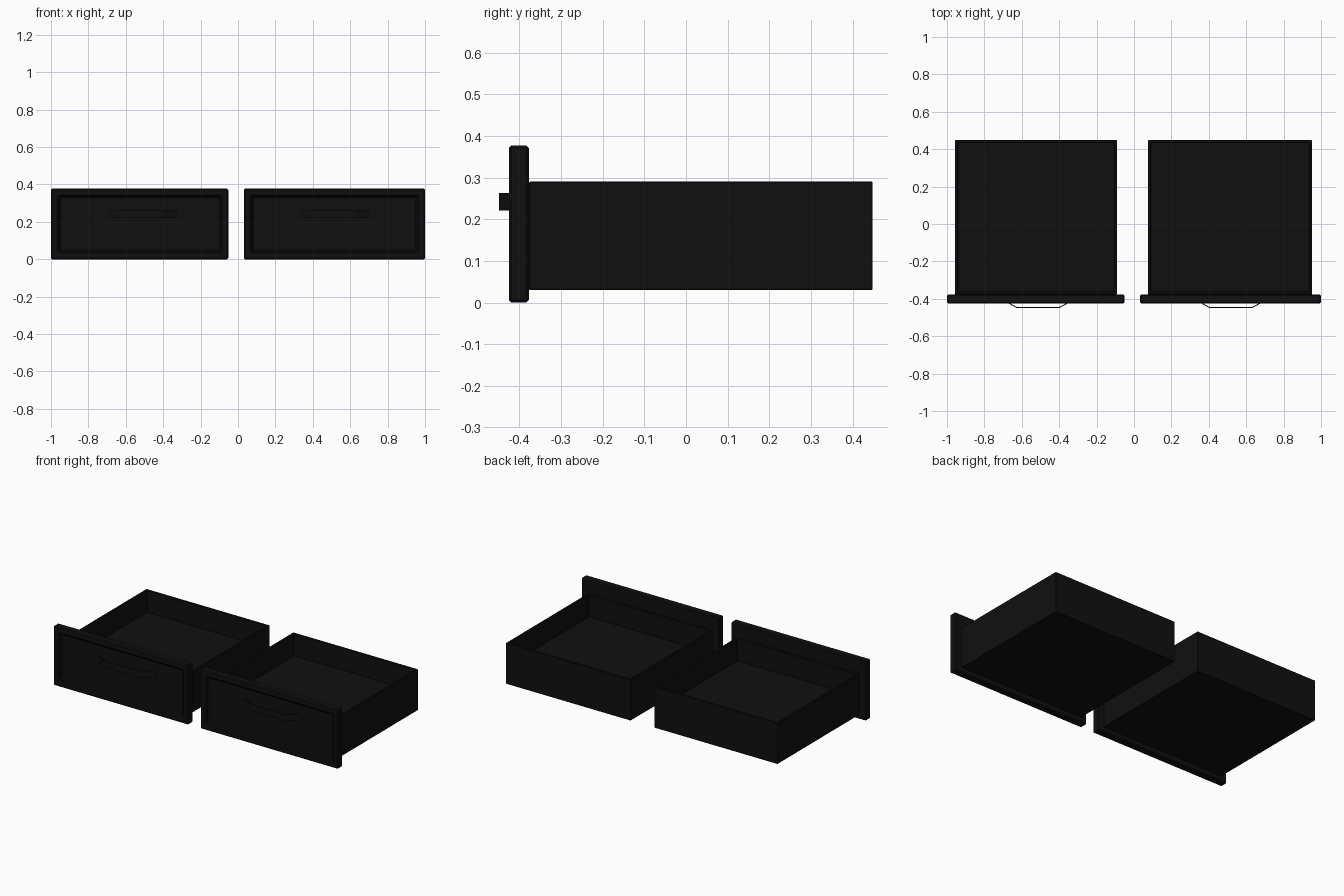
import bpy, bmesh
from mathutils import Vector

if "Cube" in bpy.data.objects:
    bpy.data.objects.remove(bpy.data.objects["Cube"])

black = bpy.data.materials.new("black_paint")
black.diffuse_color = (0.005, 0.005, 0.005, 1)
black.use_nodes = True
black.node_tree.nodes["Principled BSDF"].inputs["Base Color"].default_value = black.diffuse_color


def finish(bm, name):
    bmesh.ops.recalc_face_normals(bm, faces=bm.faces)
    mesh = bpy.data.meshes.new(name)
    bm.to_mesh(mesh)
    bm.free()
    ob = bpy.data.objects.new(name, mesh)
    ob.data.materials.append(black)
    bpy.context.collection.objects.link(ob)
    return ob


def box(lo, hi):
    bm = bmesh.new()
    bmesh.ops.create_cube(bm, size=1)
    lo, hi = Vector(lo), Vector(hi)
    for v in bm.verts:
        v.co = (lo + hi) / 2 + v.co * (hi - lo)
    bm.normal_update()
    return bm


def face_towards(bm, direction):
    return max(bm.faces, key=lambda f: f.normal.dot(Vector(direction)))


def bevel(ob, width, segments=1):
    mod = ob.modifiers.new("bevel", 'BEVEL')
    mod.width = width
    mod.segments = segments
    mod.limit_method = 'ANGLE'


def front_panel(name, x0, x1):
    # slab with a sunken field on the front
    bm = box((x0, -0.425, 0.0), (x1, -0.377, 0.377))
    face = face_towards(bm, (0, -1, 0))
    bmesh.ops.inset_region(bm, faces=[face], thickness=0.054)
    bmesh.ops.inset_region(bm, faces=[face], thickness=0.008)
    for v in face.verts:
        v.co.y = -0.405
    bevel(finish(bm, name), 0.006)


def tray(name, x0, x1):
    # open box with a thick raised floor
    bm = box((x0, -0.377, 0.03), (x1, 0.448, 0.29))
    top = face_towards(bm, (0, 0, 1))
    bmesh.ops.inset_region(bm, faces=[top], thickness=0.02)
    wall = bmesh.ops.extrude_face_region(bm, geom=[top])
    for v in [g for g in wall["geom"] if isinstance(g, bmesh.types.BMVert)]:
        v.co.z = 0.15
    if top.is_valid:
        bmesh.ops.delete(bm, geom=[top], context='FACES')
    bevel(finish(bm, name), 0.002)


def handle(name, cx):
    # bent strap: distance from centre, y, half height
    half = [(0.220, -0.405, 0.008), (0.216, -0.405, 0.015), (0.205, -0.405, 0.021),
            (0.188, -0.406, 0.021), (0.153, -0.425, 0.021), (0.115, -0.446, 0.021)]
    path = [(-u, y, h) for u, y, h in half] + half[::-1]
    bm = bmesh.new()
    cols = [[bm.verts.new((cx + u, y, 0.242 + s * h)) for s in (-1, 1)] for u, y, h in path]
    for a, b in zip(cols, cols[1:]):
        bm.faces.new((a[0], b[0], b[1], a[1]))
    ob = finish(bm, name)
    mod = ob.modifiers.new("thickness", 'SOLIDIFY')
    mod.thickness = 0.005
    mod.offset = 0


# side, panel x range, tray x range, handle centre
for side, panel, body, grip in (("left", (-1.0, -0.052), (-0.957, -0.092), -0.513),
                                ("right", (0.032, 1.0), (0.075, 0.952), 0.518)):
    front_panel(side + "_drawer_front", *panel)
    tray(side + "_drawer_tray", *body)
    handle(side + "_drawer_handle", grip)
